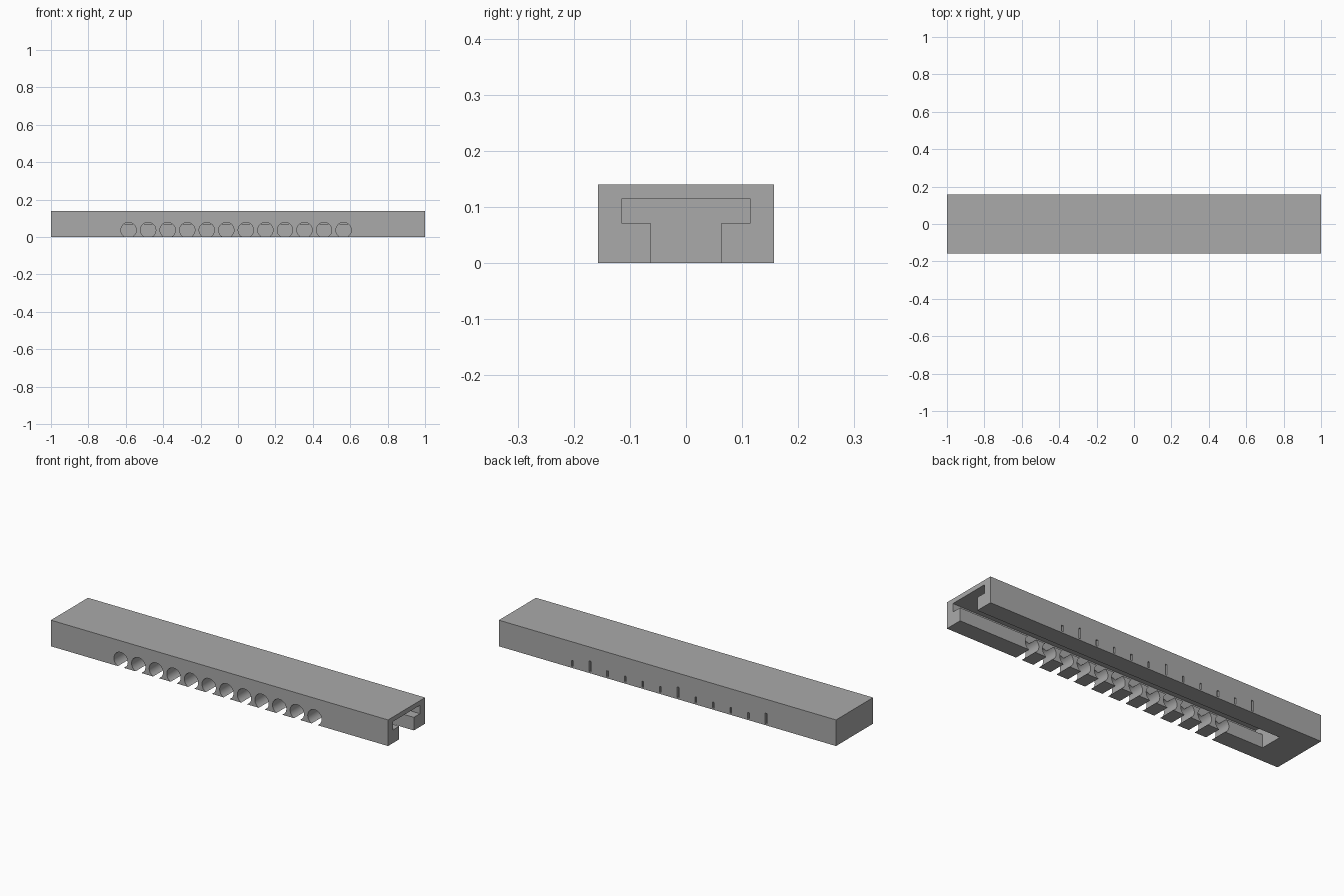
import bpy
import bmesh
from math import pi
from mathutils import Matrix, Vector

default = bpy.data.objects.get("Cube")
if default:
    bpy.data.objects.remove(default, do_unlink=True)

LENGTH, WIDTH, HEIGHT = 2.0, 0.314, 0.14
SLOT_END = -0.83
FIRST_X, PITCH, COUNT = -0.585, 0.1045, 12

grey = bpy.data.materials.new("plain grey")
grey.use_nodes = True
colour = (0.4, 0.4, 0.4, 1)
grey.diffuse_color = colour
grey.node_tree.nodes["Principled BSDF"].inputs["Base Color"].default_value = colour


def make_object(name, bm):
    bmesh.ops.recalc_face_normals(bm, faces=bm.faces)
    mesh = bpy.data.meshes.new(name)
    bm.to_mesh(mesh)
    bm.free()
    mesh.materials.append(grey)
    obj = bpy.data.objects.new(name, mesh)
    bpy.context.collection.objects.link(obj)
    return obj


def add_box(bm, low, high):
    low, high = Vector(low), Vector(high)
    matrix = Matrix.Translation((low + high) / 2) @ Matrix.Diagonal((*(high - low), 1))
    bmesh.ops.create_cube(bm, size=1, matrix=matrix)


def cut(target, cutter):
    cutter.hide_render = True
    mod = target.modifiers.new(cutter.name, 'BOOLEAN')
    mod.operation = 'DIFFERENCE'
    mod.solver = 'EXACT'
    mod.object = cutter
    bpy.context.view_layer.objects.active = target
    bpy.ops.object.modifier_apply(modifier=mod.name)
    bpy.data.objects.remove(cutter, do_unlink=True)


# Solid rail body
bm = bmesh.new()
add_box(bm, (-LENGTH / 2, -WIDTH / 2, 0), (LENGTH / 2, WIDTH / 2, HEIGHT))
rail = make_object("slotted_rail", bm)

# T-shaped channel, open below and at one end
half = [(0.062, -0.05), (0.062, 0.07), (0.114, 0.07), (0.114, 0.115)]
profile = half + [(-y, z) for y, z in reversed(half)]
bm = bmesh.new()
face = bm.faces.new([bm.verts.new((SLOT_END, y, z)) for y, z in profile])
grown = bmesh.ops.extrude_face_region(bm, geom=[face])["geom"]
bmesh.ops.translate(bm, vec=(LENGTH / 2 + 0.05 - SLOT_END, 0, 0),
                    verts=[v for v in grown if isinstance(v, bmesh.types.BMVert)])
cut(rail, make_object("channel_cutter", bm))

# Row of round holes through the front lip
bm = bmesh.new()
for i in range(COUNT):
    matrix = Matrix.Translation((FIRST_X + i * PITCH, -0.1, 0.037)) @ Matrix.Rotation(pi / 2, 4, 'X')
    bmesh.ops.create_cone(bm, cap_ends=True, segments=48, radius1=0.041,
                          radius2=0.041, depth=0.2, matrix=matrix)
cut(rail, make_object("hole_cutter", bm))

# Engraved scale marks on the back, every fifth one long
bm = bmesh.new()
for i in range(COUNT):
    x = FIRST_X + i * PITCH
    top = 0.065 if i % 5 == 0 else 0.04
    add_box(bm, (x - 0.005, WIDTH / 2 - 0.01, 0.008), (x + 0.005, WIDTH / 2 + 0.02, top))
cut(rail, make_object("mark_cutter", bm))

# Smooth hole walls, crisp edges elsewhere
bpy.ops.object.select_all(action='DESELECT')
rail.select_set(True)
bpy.context.view_layer.objects.active = rail
bpy.ops.object.shade_smooth_by_angle()
